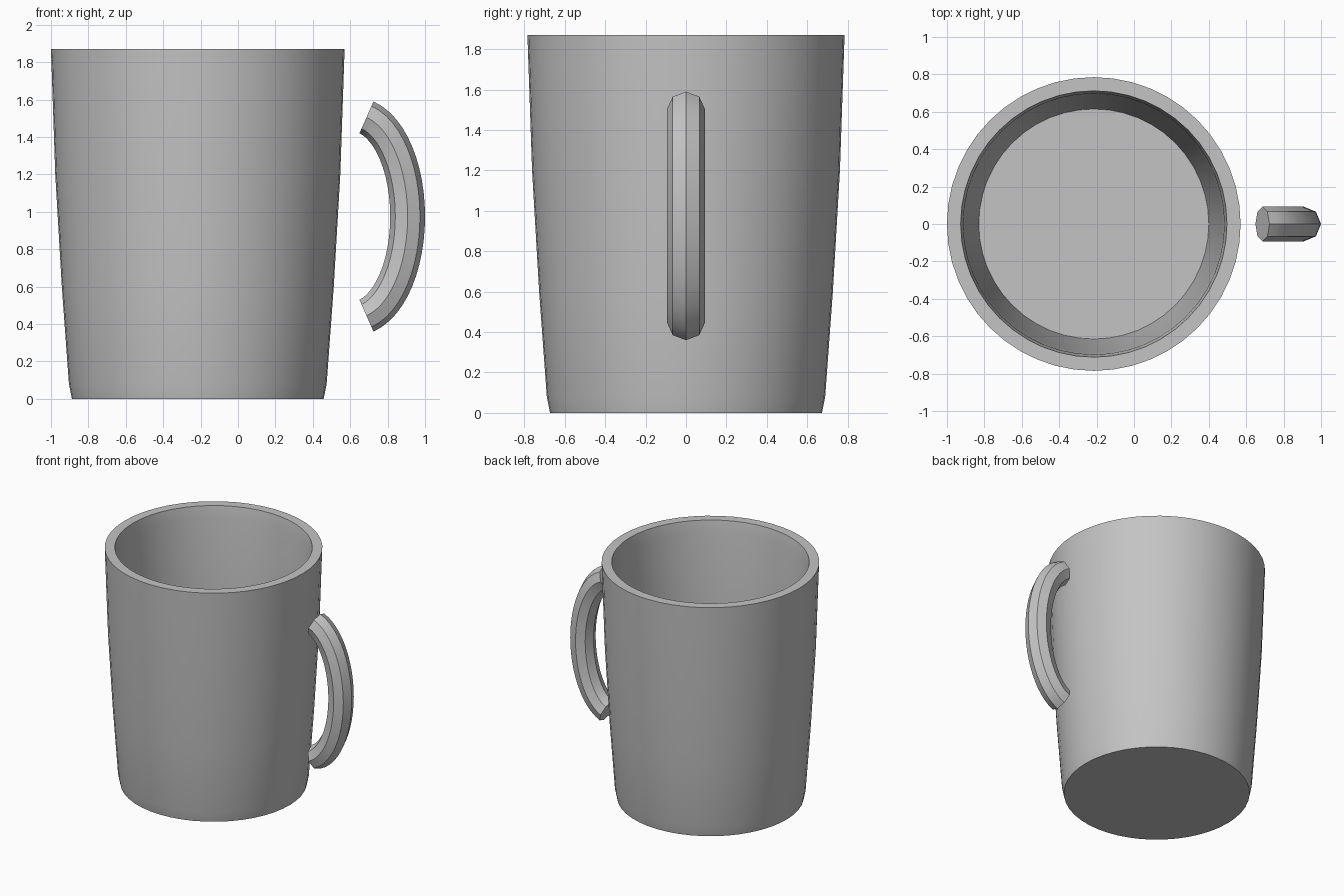
import bpy, bmesh
from math import sin, cos, pi, radians
from mathutils import Vector

cube = bpy.data.objects.get("Cube")
if cube:
    bpy.data.objects.remove(cube, do_unlink=True)

GREY = (0.55, 0.55, 0.55, 1)
grey = bpy.data.materials.new("grey_ceramic")
grey.use_nodes = True
grey.diffuse_color = GREY
grey.node_tree.nodes["Principled BSDF"].inputs["Base Color"].default_value = GREY


def loft(name, rings, location):
    """Skin a list of closed point rings, capping both ends."""
    bm = bmesh.new()
    loops = [[bm.verts.new(p) for p in ring] for ring in rings]
    n = len(loops[0])
    for a, b in zip(loops, loops[1:]):
        for i in range(n):
            j = (i + 1) % n
            bm.faces.new((a[i], a[j], b[j], b[i]))
    bm.faces.new(loops[0])
    bm.faces.new(loops[-1])
    bmesh.ops.recalc_face_normals(bm, faces=bm.faces)
    mesh = bpy.data.meshes.new(name)
    bm.to_mesh(mesh)
    bm.free()
    mesh.materials.append(grey)
    obj = bpy.data.objects.new(name, mesh)
    bpy.context.collection.objects.link(obj)
    obj.location = location
    bpy.ops.object.select_all(action='DESELECT')
    obj.select_set(True)
    bpy.context.view_layer.objects.active = obj
    bpy.ops.object.shade_smooth_by_angle(angle=radians(30))
    return obj


# Cup: outer wall from the base up, over the rim, down the inside to the floor
profile = [(0.673, 0), (0.689, 0.08), (0.727, 0.6), (0.762, 1.2), (0.785, 1.87),
           (0.712, 1.87), (0.698, 1.78), (0.683, 1.2), (0.652, 0.6), (0.615, 0.1)]
SIDES = 48
loft("cup", [[(r * cos(2 * pi * i / SIDES), r * sin(2 * pi * i / SIDES), z)
              for i in range(SIDES)] for r, z in profile], (-0.215, 0, 0))

# Handle: octagonal bar swept along an upright elliptical arc
A, B, END, STEPS, TUBE = 0.284, 0.544, radians(77), 24, 0.093
rings = []
for s in range(STEPS + 1):
    t = END * (2 * s / STEPS - 1)
    centre = Vector((A * cos(t), 0, B * sin(t)))
    out = Vector((cos(t) / A, 0, sin(t) / B)).normalized()
    rings.append([centre + TUBE * (out * cos(k * pi / 4) + Vector((0, sin(k * pi / 4), 0)))
                  for k in range(8)])
loft("handle", rings, (0.907 - A, 0, 0.975))
